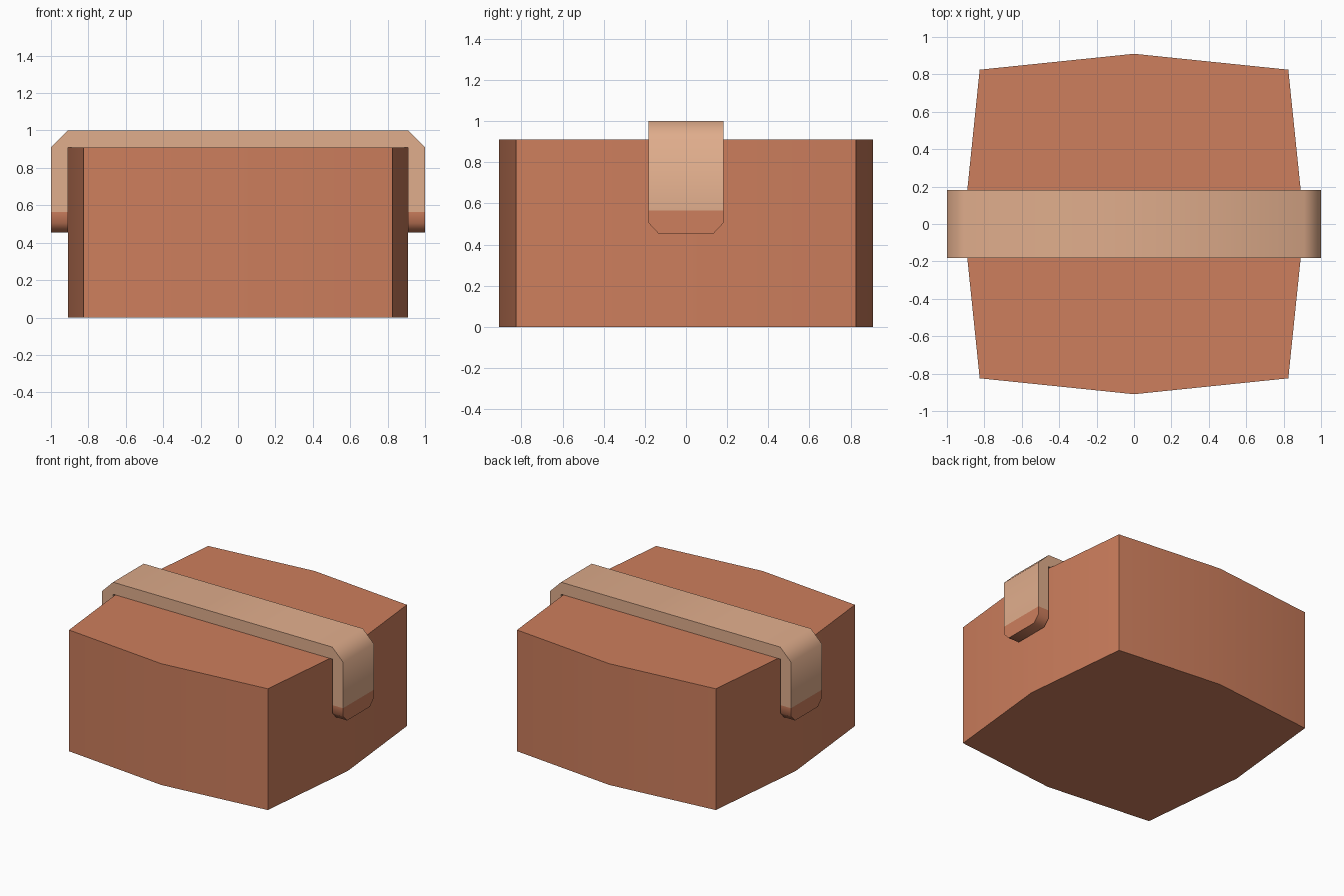
import bpy, bmesh, math

if "Cube" in bpy.data.objects:
    bpy.data.objects.remove(bpy.data.objects["Cube"])

def material(name, rgb):
    m = bpy.data.materials.new(name)
    m.diffuse_color = (*rgb, 1)
    m.use_nodes = True
    m.node_tree.nodes["Principled BSDF"].inputs["Base Color"].default_value = m.diffuse_color
    return m

cardboard = material("cardboard brown", (0.610, 0.209, 0.109))
tape_tan = material("tape tan", (0.745, 0.418, 0.262))

def finish(bm, name, mats):
    bmesh.ops.remove_doubles(bm, verts=bm.verts, dist=0.0005)
    bmesh.ops.recalc_face_normals(bm, faces=bm.faces)
    me = bpy.data.meshes.new(name)
    bm.to_mesh(me)
    bm.free()
    for m in mats:
        me.materials.append(m)
    ob = bpy.data.objects.new(name, me)
    bpy.context.collection.objects.link(ob)
    bpy.ops.object.select_all(action='DESELECT')
    ob.select_set(True)
    bpy.context.view_layer.objects.active = ob
    bpy.ops.object.shade_smooth_by_angle(angle=math.radians(50))
    return ob

# Box body: square with bulging sides, extruded upward
H = 0.91
bm = bmesh.new()
outline = []
for i in range(8):
    a = i * math.pi / 4
    r = 0.91 if i % 2 == 0 else 0.825 * math.sqrt(2)
    outline.append(bm.verts.new((r * math.cos(a), r * math.sin(a), 0)))
base = bm.faces.new(outline)
ext = bmesh.ops.extrude_face_region(bm, geom=[base], use_keep_orig=True)
bmesh.ops.translate(bm, vec=(0, 0, H),
                    verts=[v for v in ext["geom"] if isinstance(v, bmesh.types.BMVert)])
finish(bm, "box_body", [cardboard])

# Tape strip: sections (outer x, outer z, inner x, inner z, half width)
half = [(1, 0.455, 0.91, 0.455, 0.135), (1, 0.505, 0.91, 0.505, 0.182),
        (1, 0.565, 0.91, 0.565, 0.182), (1, H, 0.91, H, 0.182),
        (0.91, 1, 0.91, H, 0.182)]
path = half + [(-a, b, -c, d, w) for a, b, c, d, w in reversed(half)]
bm = bmesh.new()
rings = [[bm.verts.new(p) for p in ((ox, -w, oz), (ox, w, oz), (ix, w, iz), (ix, -w, iz))]
         for ox, oz, ix, iz, w in path]
for r, s in zip(rings, rings[1:]):
    for k in range(4):
        n = (k + 1) % 4
        bm.faces.new((r[k], r[n], s[n], s[k]))
bm.faces.new(rings[0])
bm.faces.new(rings[-1])
# Tape ends share the box colour
for f in bm.faces:
    f.material_index = 1 if f.calc_center_median().z < 0.565 else 0
finish(bm, "tape_strip", [tape_tan, cardboard])
